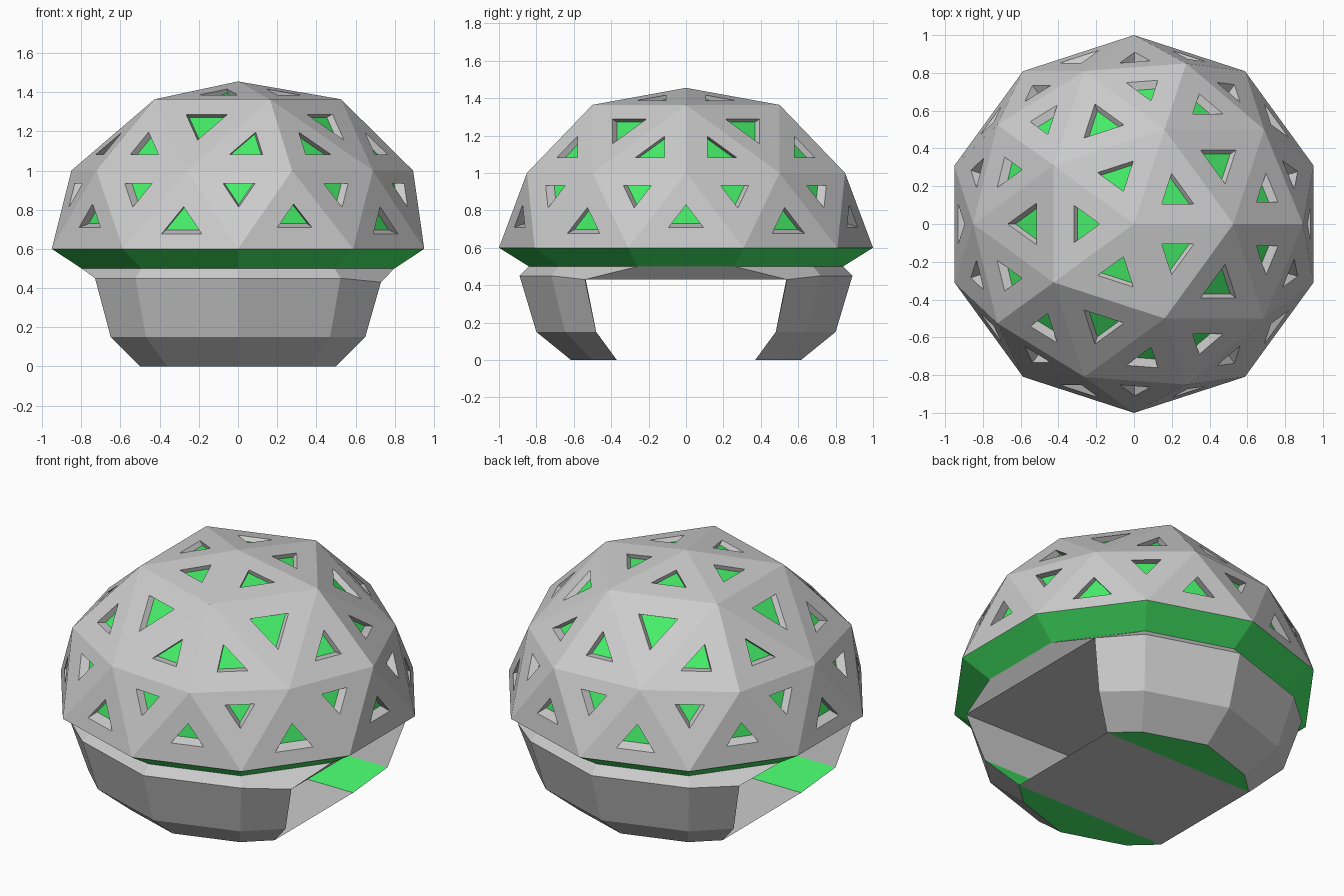
import bpy
from math import sin, cos, radians
from mathutils import Vector

if "Cube" in bpy.data.objects:
    bpy.data.objects.remove(bpy.data.objects["Cube"])

green = bpy.data.materials.new("green")
green.diffuse_color = (0.06, 0.85, 0.14, 1)
green.use_nodes = True
green.node_tree.nodes["Principled BSDF"].inputs["Base Color"].default_value = green.diffuse_color


def polar(r, deg, z):
    return Vector((r * cos(radians(deg)), r * sin(radians(deg)), z))


def away(face, ref):
    """Wind a face so that its normal points away from ref."""
    n = (face[1] - face[0]).cross(face[2] - face[0])
    mid = sum(face, Vector()) / len(face)
    return face if n.dot(mid - Vector(ref)) > 0 else face[::-1]


def build(name, faces, mat=None):
    """Flat-faced mesh from polygons, sharing coincident corners."""
    verts, index, polys = [], {}, []
    for f in faces:
        poly = []
        for p in f:
            key = tuple(round(c, 4) for c in p)
            if key not in index:
                index[key] = len(verts)
                verts.append(p)
            poly.append(index[key])
        polys.append(poly)
    me = bpy.data.meshes.new(name)
    me.from_pydata(verts, [], polys)
    me.update()
    if mat:
        me.materials.append(mat)
    ob = bpy.data.objects.new(name, me)
    bpy.context.collection.objects.link(ob)
    return ob


# Geodesic dome corners, from apex to rim
apex = Vector((0, 0, 1.455))
r1 = [polar(0.526, 72 * k, 1.364) for k in range(5)]
r2 = [polar(0.851 if k % 2 else 0.894, 36 * k, 1.0) for k in range(10)]
rim = [polar(1.0, 18 + 36 * k, 0.6) for k in range(10)]

# Triangles: (tip, base, base, weight of tip in hole centre, hole scale)
tris = []
for k in range(5):
    a, b, tip = r1[k], r1[(k + 1) % 5], r2[2 * k + 1]
    tris.append((apex, a, b, 0.37, 0.32))
    tris.append((tip, a, b, 0.33, 0.36))
    tris.append((a, r2[2 * k], tip, 0.33, 0.31))
    tris.append((a, r2[2 * k], r2[2 * k - 1], 0.33, 0.31))
for j in range(10):
    w, s = (0.29, 0.35) if j % 2 else (0.39, 0.30)
    tris.append((r2[j], rim[j - 1], rim[j], w, s))
    tris.append((rim[j], r2[j], r2[(j + 1) % 10], 0.24, 0.30))

# Dome panels with recessed triangular windows
core = Vector((0, 0, 1.03))
panels, panes = [], []
for p, q, r, w, s in tris:
    p, q, r = (v.copy() for v in (p, q, r))
    c = p * w + (q + r) * (1 - w) / 2
    outer = away([p, q, r], (0, 0, 0.8))
    hole = [c.lerp(v, s) for v in outer]
    deep = [core.lerp(v, 0.94) for v in hole]
    for i in range(3):
        n = (i + 1) % 3
        panels.append([outer[i], outer[n], hole[n], hole[i]])
        panels.append([hole[i], hole[n], deep[n], deep[i]])
    panes.append(deep)
build("dome_shell", panels)
build("window_panes", panes, green)

# Green skirt under the dome rim
low = [polar(0.84, 18 + 36 * k, 0.5) for k in range(10)]
build("rim_skirt", [away([rim[k - 1], rim[k], low[k], low[k - 1]], (0, 0, 0.65))
                    for k in range(10)], green)


# Base rings: decagons whose four side corners are pulled in to frame the tunnel
def base_ring(r, z, cx, cy, z_right):
    ring = [polar(r, 18 + 36 * k, z) for k in range(10)]
    for k, sx, sy in ((0, 1, 1), (4, -1, 1), (5, -1, -1), (9, 1, -1)):
        ring[k] = Vector((sx * cx, sy * cy, z_right if sx > 0 else z))
    return ring


top = base_ring(0.89, 0.45, 0.73, 0.54, 0.43)
mid = base_ring(0.80, 0.15, 0.65, 0.48, 0.15)
foot = base_ring(0.615, 0.0, 0.50, 0.37, 0.0)

# Underbody: sloping shoulder, tunnel ceiling and thin floor plate
shoulder = [away([low[k - 1], low[k], top[k], top[k - 1]], (0, 0, 0.2))
            for k in range(10)]
shoulder.append(away([top[k] for k in (0, 4, 5, 9)], (0, 0, 2)))
build("shoulder_and_ceiling", shoulder)
build("floor_plate", [away([foot[k] for k in (0, 4, 5, 9)], (0, 0, 2))])

# Front and back side walls, with green lower inner faces and soles
for name, k0, side in (("back", 0, 1), ("front", 5, -1)):
    walls = []
    for up, dn in ((top, mid), (mid, foot)):
        for k in range(k0, k0 + 4):
            walls.append(away([up[k], up[k + 1], dn[k + 1], dn[k]], (0, 0, 0.3)))
    k1 = k0 + 4
    behind = (0, 3 * side, 0.3)
    walls.append(away([top[k0], top[k1], mid[k1], mid[k0]], behind))
    build(name + "_wall", walls)
    build(name + "_wall_trim",
          [away([mid[k0], mid[k1], foot[k1], foot[k0]], behind),
           away(foot[k0:k1 + 1], (0, 0, 2))], green)
